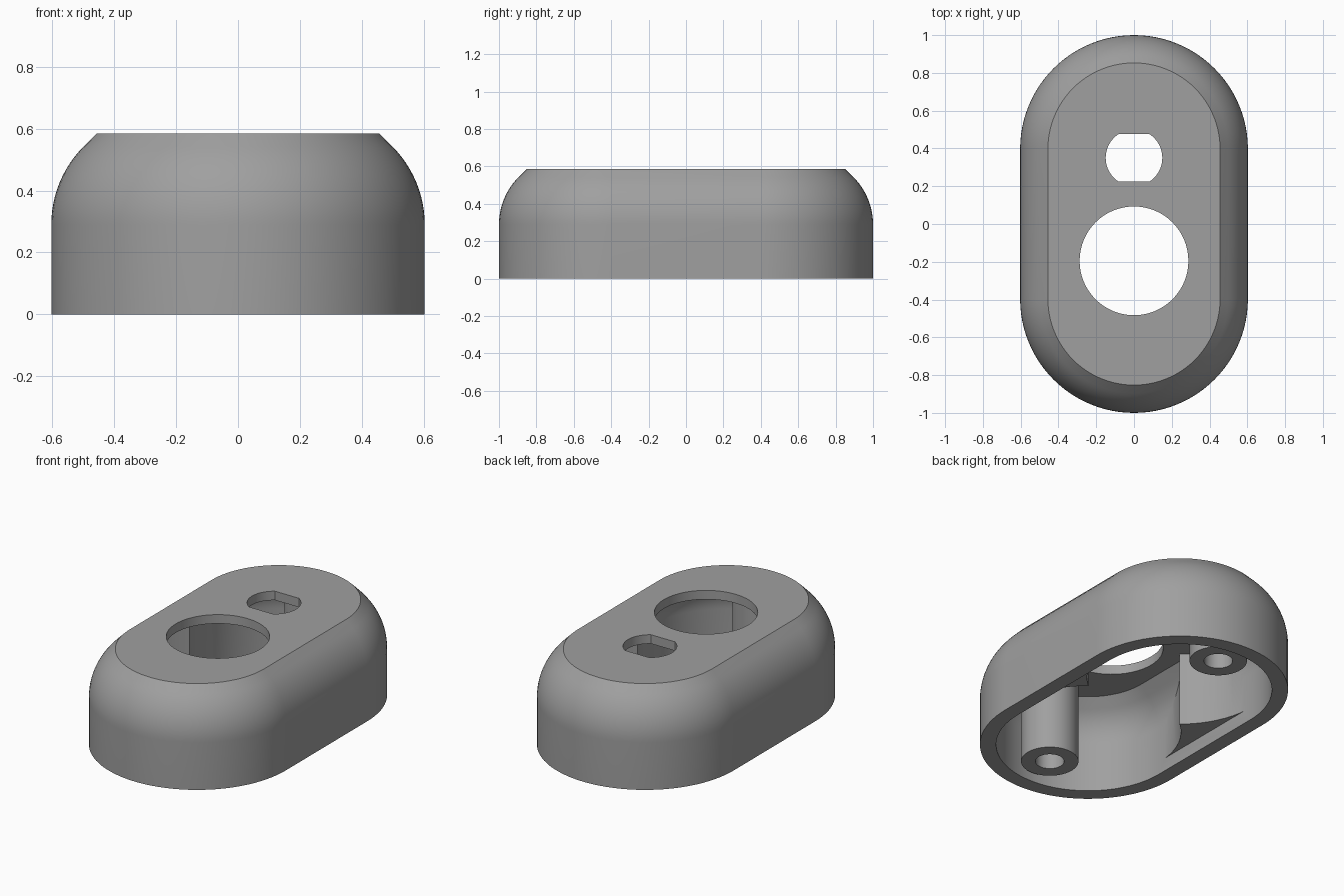
import bpy, bmesh, math

if "Cube" in bpy.data.objects:
    bpy.data.objects.remove(bpy.data.objects["Cube"])

RADIUS = 0.603
HALF = 0.397    # half length of the straight sides
WALL = 0.09

grey = bpy.data.materials.new("grey plastic")
grey.diffuse_color = (0.35, 0.35, 0.35, 1)
grey.use_nodes = True
grey.node_tree.nodes["Principled BSDF"].inputs["Base Color"].default_value = grey.diffuse_color


def outline(r, start=0.0, n=48, cy=HALF):
    """Two mirrored arcs around (0, +-cy); a negative start extends both ends of each arc."""
    pts = []
    last = n if start < 0 else n + 1      # extended arcs share their end points
    for k in (0, 1):
        for i in range(last):
            a = start + (math.pi - 2 * start) * i / n + k * math.pi
            pts.append((r * math.cos(a), r * math.sin(a) + (cy if k == 0 else -cy)))
    return pts


def circle(r, y, n=64):
    return [(r * math.cos(2 * math.pi * i / n), y + r * math.sin(2 * math.pi * i / n))
            for i in range(n)]


def loft(name, layers):
    """Skin a stack of (outline, z) layers and cap both ends."""
    bm = bmesh.new()
    rings = [[bm.verts.new((x, y, z)) for x, y in pts] for pts, z in layers]
    n = len(rings[0])
    for a, b in zip(rings, rings[1:]):
        for i in range(n):
            j = (i + 1) % n
            bm.faces.new((a[i], a[j], b[j], b[i]))
    bm.faces.new(rings[0][::-1])
    bm.faces.new(rings[-1])
    bmesh.ops.recalc_face_normals(bm, faces=bm.faces)
    me = bpy.data.meshes.new(name)
    bm.to_mesh(me)
    bm.free()
    ob = bpy.data.objects.new(name, me)
    bpy.context.collection.objects.link(ob)
    me.materials.append(grey)
    return ob


def boolean(target, tool, op):
    """Apply a boolean and remove the tool."""
    bpy.context.view_layer.objects.active = target
    mod = target.modifiers.new("bool", 'BOOLEAN')
    mod.operation, mod.object, mod.solver = op, tool, 'EXACT'
    bpy.ops.object.modifier_apply(modifier=mod.name)
    bpy.data.objects.remove(tool)


def dome(r, radius, z_bottom, z_top, z_arc=0.29, n=12):
    """Straight wall, 45 degree arc, then a 45 degree slope up to the flat top."""
    layers = [(outline(r), z_bottom)]
    for i in range(n + 1):
        a = math.pi / 4 * i / n
        layers.append((outline(r - radius * (1 - math.cos(a))), z_arc + radius * math.sin(a)))
    r_end = r - radius * (1 - math.cos(math.pi / 4))
    z_end = z_arc + radius * math.sin(math.pi / 4)
    layers.append((outline(r_end - (z_top - z_end)), z_top))
    return layers


# Outer shell
shell = loft("housing", dome(RADIUS, 0.357, 0, 0.585))

# Inner cavity: domed offset, narrowed to two round chambers above the rim
cavity = loft("cavity_cutter", dome(RADIUS - WALL, 0.357 - WALL, -0.1, 0.53))
R = RADIUS - WALL + 0.004
chambers = loft("chamber_cutter", [(outline(R, -math.asin(HALF / R)), z) for z in (0.0, 1.0)])
slab = loft("rim_cutter", [([(-1, -2), (1, -2), (1, 2), (-1, 2)], z) for z in (-0.2, 0.08)])
boolean(chambers, slab, 'UNION')
boolean(cavity, chambers, 'INTERSECT')
boolean(shell, cavity, 'DIFFERENCE')

# Screw bosses with blind holes
for s in (-1, 1):
    boolean(shell, loft("boss", [(circle(0.16, s * 0.73), z) for z in (0.04, 0.54)]), 'UNION')
    boolean(shell, loft("screw_hole", [(circle(0.08, s * 0.73), z) for z in (-0.1, 0.42)]),
            'DIFFERENCE')

# Large round opening
boolean(shell, loft("round_cutter", [(circle(0.288, -0.195), z) for z in (0.45, 0.7)]), 'DIFFERENCE')

# Small round opening with two flats (front and back)
trim = math.acos(0.126 / 0.15)
span = math.pi / 2 - trim
flat = [(0.15 * math.cos(a), 0.35 + 0.15 * math.sin(a))
        for k in (0, math.pi) for a in [k - span + 2 * span * i / 16 for i in range(17)]]
boolean(shell, loft("flatted_cutter", [(flat, z) for z in (0.45, 0.7)]), 'DIFFERENCE')

# Smooth curved walls, keep crisp edges
bpy.ops.object.select_all(action='DESELECT')
shell.select_set(True)
bpy.context.view_layer.objects.active = shell
bpy.ops.object.shade_smooth_by_angle(angle=math.radians(25))
